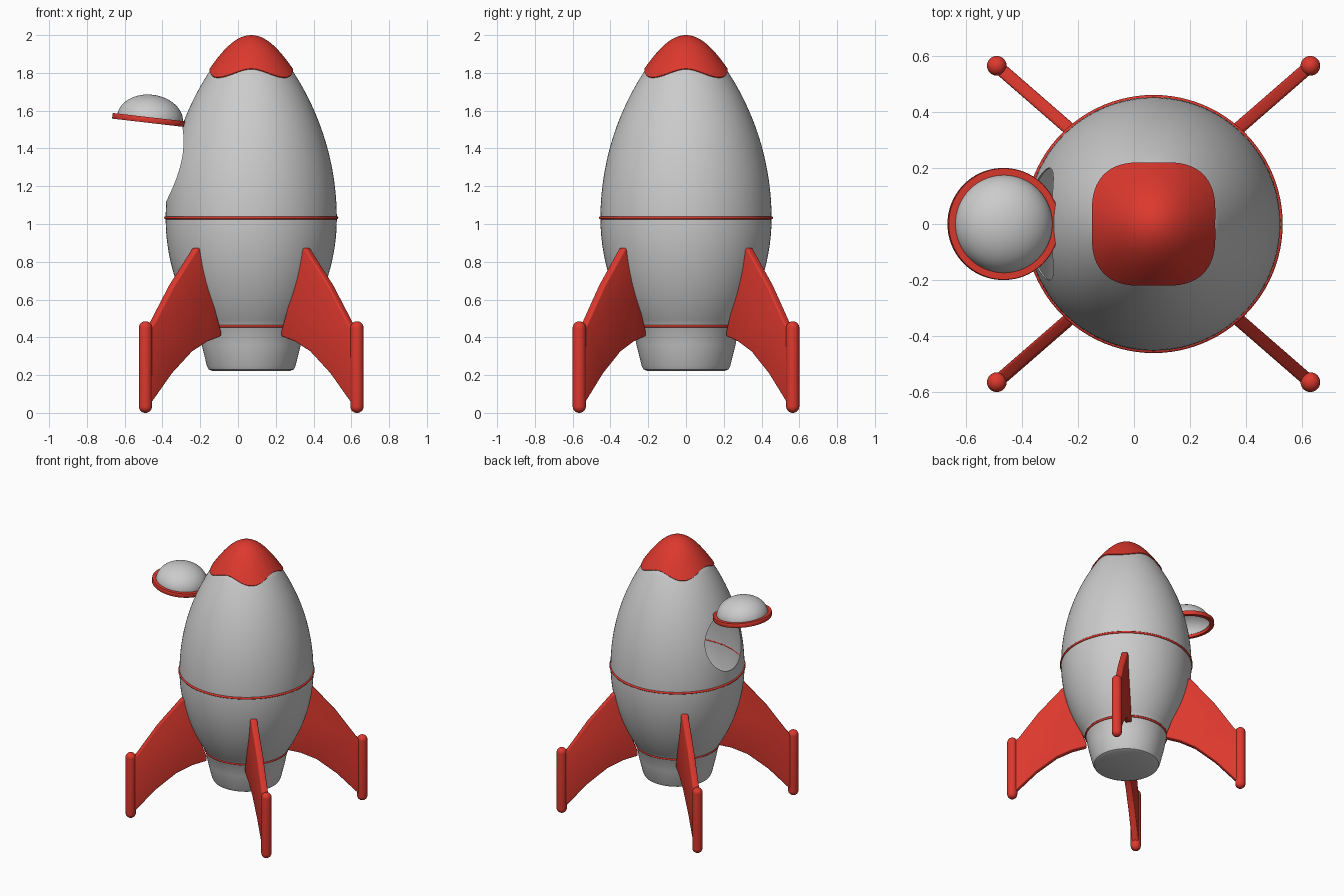
import bpy, bmesh
from math import sin, cos, pi, sqrt, radians
from mathutils import Matrix

if "Cube" in bpy.data.objects:
    bpy.data.objects.remove(bpy.data.objects["Cube"])

CX = 0.07          # rocket axis
SEG = 96
red = bpy.data.materials.new("red")
red.diffuse_color = (0.72, 0.04, 0.027, 1)
red.use_nodes = True
red.node_tree.nodes["Principled BSDF"].inputs["Base Color"].default_value = red.diffuse_color


def make(name, bm, mat=None, loc=(CX, 0, 0), rot=(0, 0, 0)):
    bmesh.ops.remove_doubles(bm, verts=bm.verts, dist=1e-5)
    bmesh.ops.recalc_face_normals(bm, faces=bm.faces)
    me = bpy.data.meshes.new(name)
    bm.to_mesh(me)
    bm.free()
    ob = bpy.data.objects.new(name, me)
    ob.location, ob.rotation_euler = loc, rot
    bpy.context.collection.objects.link(ob)
    if mat:
        me.materials.append(mat)
    return ob


def finish(ob, angle=40):
    """Apply modifiers, then smooth everything but sharp edges."""
    bpy.ops.object.select_all(action='DESELECT')
    bpy.context.view_layer.objects.active = ob
    ob.select_set(True)
    bpy.ops.object.convert(target='MESH')
    bpy.ops.object.shade_smooth_by_angle(angle=radians(angle))


def lathe(profile, closed=False):
    """profile: (r, z) list, or a function of the angle giving one."""
    bm = bmesh.new()
    rings = []
    for i in range(SEG):
        a = 2 * pi * i / SEG
        pts = profile(a) if callable(profile) else profile
        rings.append([bm.verts.new((r * cos(a), r * sin(a), z)) for r, z in pts])
    n = len(rings[0])
    for i in range(SEG):
        p, q = rings[i], rings[(i + 1) % SEG]
        for j in range(n if closed else n - 1):
            k = (j + 1) % n
            bm.faces.new((p[j], q[j], q[k], p[k]))
    return bm


def hull_r(z):
    R = 1.42 if z > 1.03 else 1.03
    return 0.453 - R + sqrt(R * R - (z - 1.03) ** 2)


# hollow hull with a round doorway on the -x side
prof = [(0, 0.222), (0.205, 0.222), (0.225, 0.23), (0.235, 0.25), (0.262, 0.36)]
prof += [(hull_r(z), z) for z in [0.46 + 1.36 * i / 44 for i in range(45)]]
prof += [(0.15, 1.86), (0, 1.9)]
hull = make("hull", lathe(prof))
solid = hull.modifiers.new("shell", 'SOLIDIFY')
solid.thickness, solid.offset = 0.006, -1
bm = bmesh.new()
bmesh.ops.create_cone(bm, cap_ends=True, segments=64, radius1=0.2, radius2=0.2, depth=0.6,
                      matrix=Matrix.Rotation(pi / 2, 4, 'Y'))
cutter = make("doorway_cutter", bm, loc=(-0.33, 0, 1.32))
cutter.hide_render = True
cut = hull.modifiers.new("doorway", 'BOOLEAN')
cut.object, cut.operation, cut.solver = cutter, 'DIFFERENCE', 'EXACT'
finish(hull)
bpy.data.objects.remove(cutter)


# nose cap with a wavy lower edge
def cap_profile(a):
    depth = 0.2 - 0.0225 * cos(4 * a)
    pts = []
    for i in range(21):
        d = depth * (i / 20) ** 2
        pts.append((0.5 * sqrt(d) + 0.3 * d * d, 2 - d))
    r, z = pts[-1]
    return pts + [(r - 0.003, z - 0.004), (r - 0.03, z + 0.004)]


finish(make("nose_cap", lathe(cap_profile), red), 60)

# red seams around the hull
for name, z in (("middle_seam", 1.033), ("lower_seam", 0.46)):
    r = hull_r(z)
    ring = [(r + 0.008 * cos(pi * i / 4), z + 0.008 * sin(pi * i / 4)) for i in range(8)]
    finish(make(name, lathe(ring, True), red), 60)

# open hatch: red rim and hollow dome
hatch = dict(loc=(-0.468, 0, 1.535), rot=(0, radians(6.6), 0))
rim = [(0.172, 0), (0.198, 0), (0.2, 0.003), (0.2, 0.027), (0.198, 0.03), (0.172, 0.03)]
finish(make("hatch_rim", lathe(rim, True), red, **hatch), 50)
dome = [(0.175 * cos(pi / 2 * i / 16), 0.02 + 0.13 * sin(pi / 2 * i / 16)) for i in range(17)]
dome_ob = make("hatch_dome", lathe(dome), **hatch)
solid = dome_ob.modifiers.new("shell", 'SOLIDIFY')
solid.thickness, solid.offset = 0.006, -1
finish(dome_ob)

# four fins with landing posts; (distance inward from post, height)
fin = [(0, 0.43), (0.046, 0.48), (0.18, 0.675), (0.327, 0.85), (0.345, 0.873), (0.365, 0.873),
       (0.39, 0.85), (0.437, 0.65), (0.478, 0.534), (0.515, 0.43), (0.515, 0.405),
       (0.42, 0.378), (0.312, 0.325), (0.172, 0.21), (0.046, 0.075), (0, 0.03)]
DX, DY = cos(radians(41)), sin(radians(41))
PX, PY = 0.56, 0.565
for side_x, lr in ((-1, "left"), (1, "right")):
    for side_y, fb in ((-1, "front"), (1, "back")):
        bm = bmesh.new()
        loops = []
        for t in (-0.023, 0.023):
            loops.append([bm.verts.new((side_x * (PX - s * DX - t * DY),
                                        side_y * (PY - s * DY + t * DX), z)) for s, z in fin])
        n = len(fin)
        for lp in loops:
            bm.faces.new(lp)
        for j in range(n):
            k = (j + 1) % n
            bm.faces.new((loops[0][j], loops[0][k], loops[1][k], loops[1][j]))
        ob = make(f"{fb}_{lr}_fin", bm, red)
        bev = ob.modifiers.new("round", 'BEVEL')
        bev.width, bev.segments, bev.limit_method = 0.01, 3, 'ANGLE'
        bev.angle_limit = radians(50)
        finish(ob, 35)

        R, top = 0.035, 0.485
        post = [(R * sin(pi / 2 * i / 8), R - R * cos(pi / 2 * i / 8)) for i in range(9)]
        post += [(r, top - z) for r, z in reversed(post)]
        finish(make(f"{fb}_{lr}_post", lathe(post), red,
                    loc=(CX + side_x * PX, side_y * PY, 0)))
